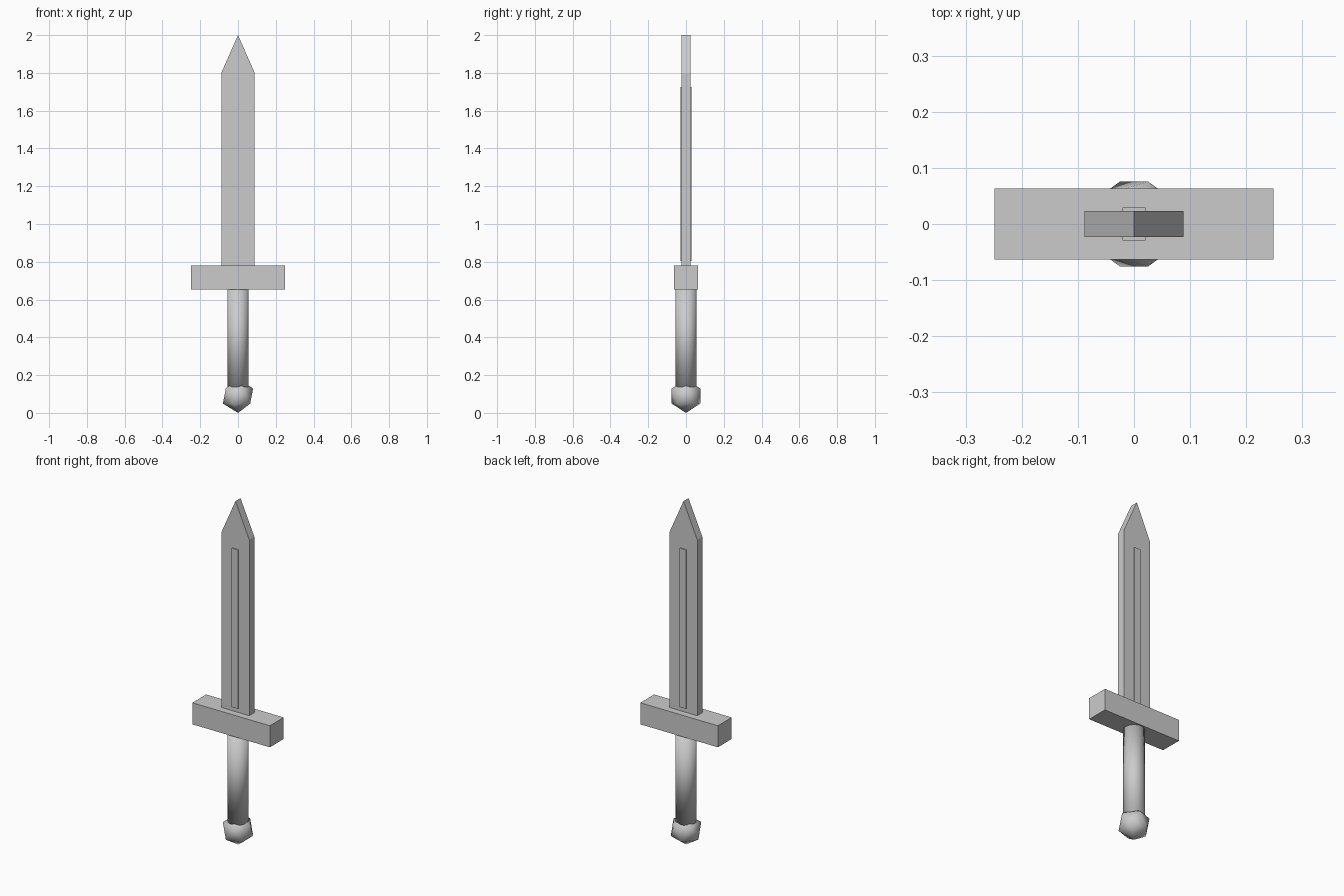
import bpy, bmesh

if "Cube" in bpy.data.objects:
    bpy.data.objects.remove(bpy.data.objects["Cube"])


def box(name, half_x, half_y, z0, z1):
    bpy.ops.mesh.primitive_cube_add(size=2, location=(0, 0, (z0 + z1) / 2))
    ob = bpy.context.object
    ob.name = name
    ob.scale = (half_x, half_y, (z1 - z0) / 2)
    bpy.ops.object.transform_apply(location=False, rotation=False, scale=True)
    return ob


def prism(name, profile, half_y):
    # Extrude an x-z outline through the thickness
    bm = bmesh.new()
    face = bm.faces.new([bm.verts.new((x, -half_y, z)) for x, z in profile])
    res = bmesh.ops.extrude_face_region(bm, geom=[face])
    verts = [g for g in res["geom"] if isinstance(g, bmesh.types.BMVert)]
    bmesh.ops.translate(bm, verts=verts, vec=(0, 2 * half_y, 0))
    bmesh.ops.recalc_face_normals(bm, faces=bm.faces)
    me = bpy.data.meshes.new(name)
    bm.to_mesh(me)
    bm.free()
    ob = bpy.data.objects.new(name, me)
    bpy.context.collection.objects.link(ob)
    return ob


# Pommel: low-poly ball with smooth shading
R = 0.0893
bpy.ops.mesh.primitive_ico_sphere_add(subdivisions=1, radius=R, location=(0, 0, R))
bpy.context.object.name = "pommel"
bpy.ops.object.shade_smooth()

# Grip
z0, z1 = 0.13, 0.655
bpy.ops.mesh.primitive_cylinder_add(vertices=32, radius=0.056, depth=z1 - z0,
                                    location=(0, 0, (z0 + z1) / 2))
bpy.context.object.name = "grip"
bpy.ops.object.shade_smooth()

# Crossguard
box("crossguard", 0.249, 0.0632, 0.654, 0.779)

# Blade with pointed tip
w = 0.0885
prism("blade", [(-w, 0.77), (w, 0.77), (w, 1.80), (0, 2.0), (-w, 1.80)], 0.0232)

# Raised central rib on both faces
box("blade_rib", 0.0205, 0.0295, 0.803, 1.724)
